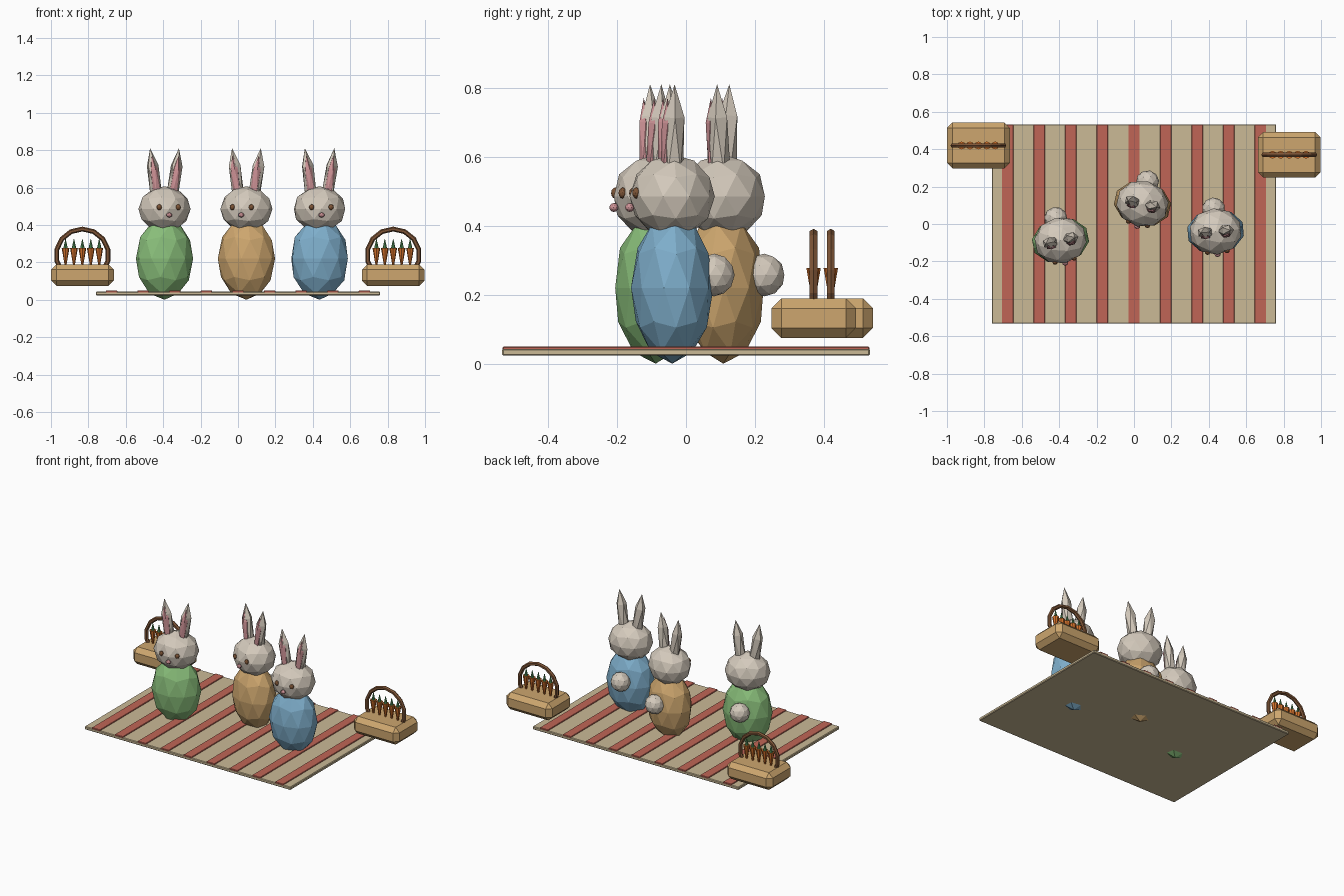
import bpy, bmesh
from math import radians, pi
from mathutils import Matrix, Vector

cube = bpy.data.objects.get("Cube")
if cube:
    bpy.data.objects.remove(cube, do_unlink=True)


def material(name, *rgb):
    def linear(c):
        c /= 255
        return c / 12.92 if c <= 0.04045 else ((c + 0.055) / 1.055) ** 2.4
    m = bpy.data.materials.new(name)
    m.use_nodes = True
    color = [linear(c) for c in rgb] + [1]
    m.diffuse_color = color
    m.node_tree.nodes["Principled BSDF"].inputs["Base Color"].default_value = color
    return m


CREAM = material("cream_cloth", 203, 186, 150)
RED = material("red_stripe", 192, 101, 86)
FUR = material("grey_fur", 212, 202, 188)
GREEN = material("green_cloth", 137, 190, 122)
TAN = material("tan", 205, 166, 110)
BLUE = material("blue_cloth", 126, 174, 203)
BROWN = material("brown", 125, 84, 54)
ORANGE = material("carrot_orange", 216, 116, 44)
LEAF = material("leaf_green", 84, 146, 90)
PINK = material("pink", 208, 148, 152)


def finish(name, bm, mat, matrix):
    bm.transform(matrix)
    mesh = bpy.data.meshes.new(name)
    bm.to_mesh(mesh)
    bm.free()
    mesh.materials.append(mat)
    ob = bpy.data.objects.new(name, mesh)
    bpy.context.collection.objects.link(ob)
    return ob


def ball(name, mat, loc, size, frame, level=2, lean=0):
    bm = bmesh.new()
    bmesh.ops.create_icosphere(bm, subdivisions=level, radius=1)
    shape = Matrix.Rotation(lean, 4, 'Y') @ Matrix.Diagonal((*size, 1))
    return finish(name, bm, mat, frame @ Matrix.Translation(loc) @ shape)


def box(name, mat, loc, size, bevel=0.0):
    bm = bmesh.new()
    bmesh.ops.create_cube(bm, size=1)
    bm.transform(Matrix.Diagonal((*size, 1)))
    if bevel:
        bmesh.ops.bevel(bm, geom=bm.edges[:], offset=bevel, segments=1, affect='EDGES')
    return finish(name, bm, mat, Matrix.Translation(loc))


def cone(name, mat, loc, r_low, r_top, height):
    bm = bmesh.new()
    bmesh.ops.create_cone(bm, cap_ends=True, segments=8, radius1=r_low,
                          radius2=r_top, depth=height)
    return finish(name, bm, mat, Matrix.Translation(loc))


def ring(name, mat, loc, major, minor, steps=14, sides=6):
    # Upright ring in the x-z plane
    bm = bmesh.new()
    loops = []
    for i in range(steps):
        turn = Matrix.Rotation(2 * pi * i / steps, 4, 'Y')
        loops.append([bm.verts.new(turn @ (Vector((0, 0, major)) +
                      Matrix.Rotation(2 * pi * j / sides, 4, 'X') @ Vector((0, 0, minor))))
                      for j in range(sides)])
    for i in range(steps):
        a, b = loops[i], loops[(i + 1) % steps]
        for j in range(sides):
            k = (j + 1) % sides
            bm.faces.new((a[j], a[k], b[k], b[j]))
    bmesh.ops.recalc_face_normals(bm, faces=bm.faces)
    return finish(name, bm, mat, Matrix.Translation(loc))


def rabbit(label, x, y, turn, cloth):
    frame = Matrix.Translation((x, y, 0)) @ Matrix.Rotation(radians(turn), 4, 'Z')
    ball(label + "_body", cloth, (0, 0, 0.22), (0.156, 0.12, 0.22), frame)
    ball(label + "_head", FUR, (0, 0, 0.485), (0.141, 0.124, 0.122), frame)
    ball(label + "_tail", FUR, (0, 0.122, 0.257), (0.062, 0.06, 0.062), frame)
    ball(label + "_nose", PINK, (0, -0.124, 0.453), (0.016, 0.013, 0.013), frame)
    for side, s in (("left", 1), ("right", -1)):
        lean = radians(8) * s
        ball(f"{label}_{side}_eye", BROWN, (s * 0.052, -0.109, 0.495),
             (0.014, 0.012, 0.016), frame)
        ball(f"{label}_{side}_ear", FUR, (s * 0.055, 0, 0.64),
             (0.037, 0.034, 0.172), frame, 1, lean)
        ball(f"{label}_{side}_inner_ear", PINK, (s * 0.055, -0.02, 0.642),
             (0.023, 0.019, 0.13), frame, 1, lean)


def basket(label, x, y):
    box(label + "_basket", TAN, (x, y, 0.132), (0.336, 0.245, 0.115), 0.029)
    ring(label + "_basket_handle", BROWN, (x, y, 0.238), 0.14, 0.013)
    for i in range(5):
        cx = x + (i - 2) * 0.045
        cone(f"{label}_carrot_{i + 1}", ORANGE, (cx, y, 0.229), 0.004, 0.021, 0.098)
        cone(f"{label}_carrot_leaf_{i + 1}", LEAF, (cx, y, 0.3), 0.012, 0.001, 0.05)


# Striped blanket
box("blanket", CREAM, (0, 0, 0.033), (1.52, 1.066, 0.02), 0.004)
for i in range(9):
    box(f"blanket_stripe_{i + 1}", RED, ((i - 4) * 0.169, 0, 0.0425),
        (0.061, 1.064, 0.013), 0.002)

# Three rabbits
rabbit("green_rabbit", -0.393, -0.088, 12, GREEN)
rabbit("tan_rabbit", 0.045, 0.108, -13, TAN)
rabbit("blue_rabbit", 0.436, -0.04, 5, BLUE)

# Two carrot baskets
basket("right", -0.832, 0.42)
basket("left", 0.83, 0.37)
